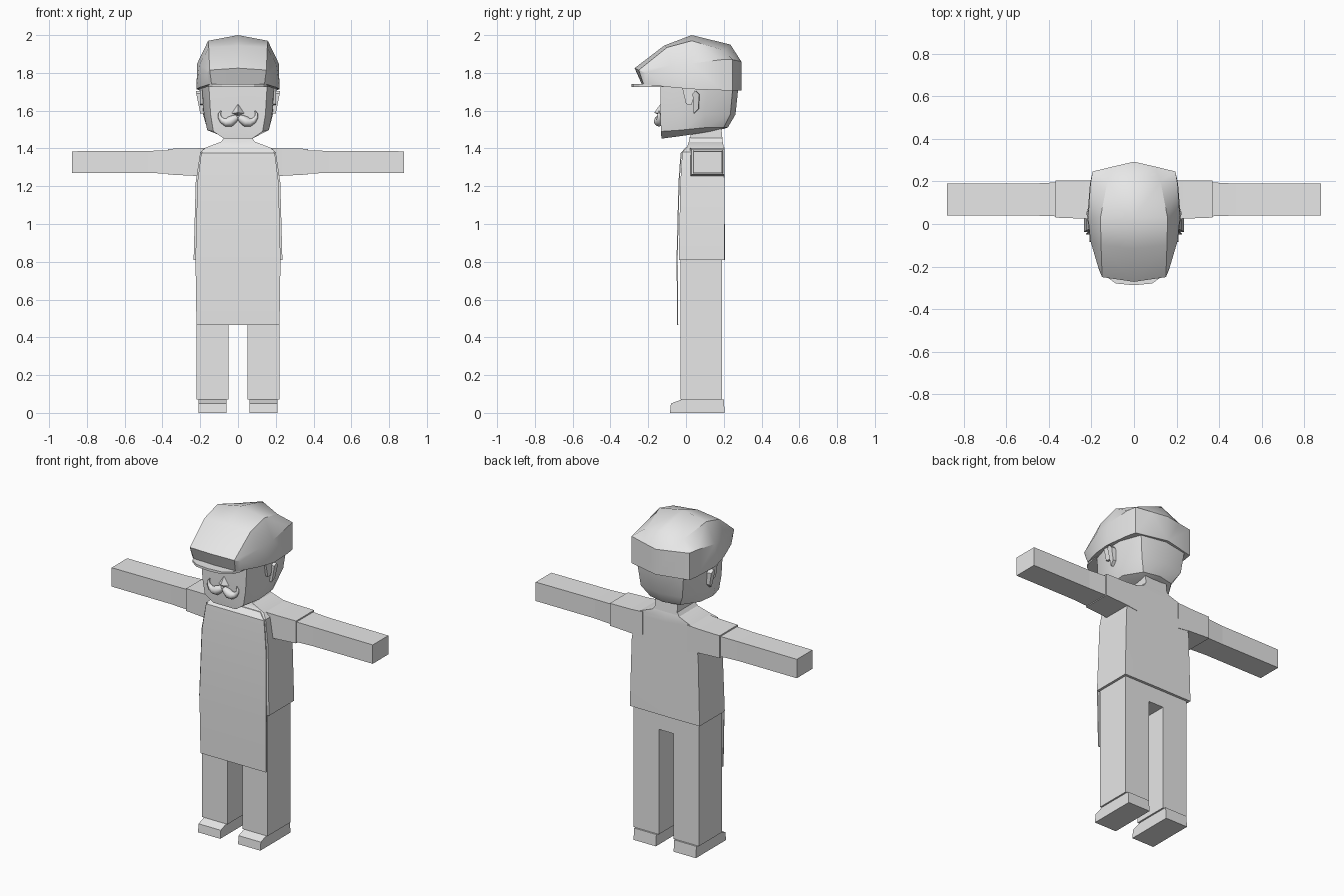
import bpy, bmesh, math

if "Cube" in bpy.data.objects:
    bpy.data.objects.remove(bpy.data.objects["Cube"])

grey = bpy.data.materials.new("plain_grey")
grey.diffuse_color = (0.8, 0.8, 0.8, 1)
grey.use_nodes = True
grey.node_tree.nodes["Principled BSDF"].inputs["Base Color"].default_value = grey.diffuse_color


def finish(name, bm, smooth=None):
    bmesh.ops.remove_doubles(bm, verts=bm.verts, dist=0.0005)
    bmesh.ops.recalc_face_normals(bm, faces=bm.faces)
    me = bpy.data.meshes.new(name)
    bm.to_mesh(me)
    bm.free()
    me.materials.append(grey)
    ob = bpy.data.objects.new(name, me)
    bpy.context.collection.objects.link(ob)
    if smooth:
        bpy.ops.object.select_all(action='DESELECT')
        ob.select_set(True)
        bpy.context.view_layer.objects.active = ob
        bpy.ops.object.shade_smooth_by_angle(angle=math.radians(smooth))
    return ob


def loft(name, rings, smooth=None):
    """Skin closed rings of points and cap both ends."""
    bm = bmesh.new()
    loops = [[bm.verts.new(p) for p in r] for r in rings]
    n = len(loops[0])
    for a, b in zip(loops, loops[1:]):
        for i in range(n):
            j = (i + 1) % n
            bm.faces.new((a[i], a[j], b[j], b[i]))
    bm.faces.new(loops[0])
    bm.faces.new(loops[-1])
    return finish(name, bm, smooth)


def whole(half):
    """Complete a half ring that starts and ends on x = 0."""
    return half + [(-x, y, z) for x, y, z in reversed(half[1:-1])]


def box_ring(z, x0, x1, y0, y1):
    return [(x0, y0, z), (x1, y0, z), (x1, y1, z), (x0, y1, z)]


def side_ring(x, y0, y1, z0, z1):
    return [(x, y0, z0), (x, y1, z0), (x, y1, z1), (x, y0, z1)]


# Legs, shoes, sleeves and arms on both sides
for s, side in ((1, "left"), (-1, "right")):
    loft(side + "_leg", [box_ring(0.07, s * .05, s * .22, -.03, .19),
                         box_ring(0.84, s * .05, s * .22, -.03, .19)])
    shoe = [(-.085, 0), (.205, 0), (.2, .07), (-.025, .07), (-.08, .05)]
    loft(side + "_shoe", [[(s * x, y, z) for y, z in shoe] for x in (.06, .21)])
    loft(side + "_sleeve", [side_ring(s * .15, .02, .205, 1.245, 1.405),
                            side_ring(s * .23, .025, .205, 1.255, 1.4),
                            side_ring(s * .37, .03, .205, 1.262, 1.398)])
    loft(side + "_arm", [side_ring(s * .36, .036, .196, 1.267, 1.39),
                         side_ring(s * .48, .04, .19, 1.27, 1.387),
                         side_ring(s * .88, .04, .19, 1.27, 1.385)])

loft("pelvis", [box_ring(.71, -.06, .06, -.03, .19), box_ring(.84, -.06, .06, -.03, .19)])

# Shirt body tapering to the collar
body = [(.81, .235, -.038, .205, .207), (1.22, .224, -.03, .203, .203),
        (1.38, .2, -.02, .2, .2), (1.405, .17, .005, .2, .2),
        (1.435, .09, .015, .195, .195), (1.46, .072, .02, .19, .19)]
loft("shirt", [whole([(0, yf, z), (x, yf, z), (x, yb, z), (0, yc, z)])
               for z, x, yf, yb, yc in body], 30)

# Apron sheet hanging over the front
apron = [(.465, .22, -.047), (.82, .225, -.05), (1.22, .215, -.04), (1.375, .195, -.029),
         (1.405, .15, -.001)]
loft("apron", [box_ring(z, -x, x, y, y + .006) for z, x, y in apron], 30)

loft("neck", [box_ring(1.43, -.075, .075, .02, .195), box_ring(1.53, -.075, .075, .03, .185)])

# Head with a narrowing jaw
head = [
    [(.075, -.13, 1.452), (.085, -.03, 1.465), (.085, .1, 1.485), (.06, .18, 1.5), (0, .2, 1.503)],
    [(.13, -.133, 1.49), (.163, -.03, 1.497), (.165, .1, 1.51), (.1, .2, 1.512), (0, .222, 1.512)],
    [(.145, -.135, 1.58), (.18, -.03, 1.58), (.185, .1, 1.58), (.14, .235, 1.58), (0, .262, 1.58)],
    [(.155, -.135, 1.75), (.192, -.03, 1.75), (.2, .12, 1.75), (.16, .25, 1.75), (0, .28, 1.75)],
]
loft("head", [whole([(0, r[0][1], r[0][2])] + r) for r in head], 35)

# Ears and sideburns
for s, side in ((1, "left"), (-1, "right")):
    ear = [(.04, 1.69), (.055, 1.705), (.075, 1.685), (.07, 1.61), (.045, 1.585)]
    loft(side + "_ear", [[(s * .17, y, z) for y, z in ear],
                         [(s * (.2 + (z - 1.585) * .2), y - .005, z) for y, z in ear]])
    burn = [(-.02, 1.72), (.05, 1.72), (.03, 1.63), (0, 1.635)]
    loft(side + "_sideburn", [[(s * x, y, z) for y, z in burn] for x in (.17, .201)])

# Nose wedge
bm = bmesh.new()
nose = [bm.verts.new(p) for p in ((0, -.134, 1.637), (-.034, -.134, 1.585), (.034, -.134, 1.585),
                                  (0, -.168, 1.59), (0, -.134, 1.572))]
for f in ((0, 1, 3), (0, 3, 2), (1, 4, 3), (4, 2, 3), (0, 2, 4, 1)):
    bm.faces.new([nose[i] for i in f])
finish("nose", bm)

# Curled moustache: tapering tube, one half mirrored
path = [(.004, 1.567, .012), (.02, 1.556, .022), (.042, 1.542, .027), (.064, 1.538, .022),
        (.083, 1.547, .015), (.096, 1.565, .010), (.098, 1.583, .007), (.09, 1.6, .003)]
for s, side in ((1, "left"), (-1, "right")):
    rings = []
    for i, (x, z, r) in enumerate(path):
        a, b = path[max(i - 1, 0)], path[min(i + 1, len(path) - 1)]
        dx, dz = b[0] - a[0], b[1] - a[1]
        d = math.hypot(dx, dz)
        rings.append([(s * (x - dz / d * r * math.cos(t)), -.143 - r * math.sin(t),
                       z + dx / d * r * math.cos(t))
                      for t in (k * math.tau / 10 for k in range(10))])
    loft(side + "_moustache", rings, 60)

# Puffy cap: stations from front to back, each crown, corner, side, hem
cap = [
    [(0, -.272, 1.825), (.15, -.25, 1.815), (.165, -.215, 1.8), (.155, -.215, 1.738)],
    [(0, -.115, 1.945), (.155, -.1, 1.935), (.205, -.08, 1.84), (.2, -.08, 1.724)],
    [(0, .03, 2.0), (.158, .03, 1.97), (.216, .03, 1.85), (.22, .03, 1.714)],
    [(0, .235, 1.95), (.125, .2, 1.92), (.205, .19, 1.87), (.207, .19, 1.708)],
    [(0, .293, 1.86), (.1, .27, 1.865), (.195, .247, 1.87), (.195, .247, 1.706)],
]
bm = bmesh.new()
for s in (1, -1):
    g = [[bm.verts.new((s * x, y, z)) for x, y, z in row] for row in cap]
    for a, b in zip(g, g[1:]):
        for i in range(3):
            bm.faces.new((a[i], a[i + 1], b[i + 1], b[i]))
    front = bm.verts.new((0, -.235, 1.742))
    fc = bm.verts.new((s * .14, -.225, 1.74))
    back = bm.verts.new((0, .293, 1.706))
    bm.faces.new((g[0][0], g[0][1], fc, front))
    bm.faces.new((g[0][1], g[0][2], g[0][3], fc))
    bm.faces.new((g[4][0], g[4][1], g[4][2], g[4][3], back))
    hem = [front, fc] + [r[3] for r in g] + [back]
    mid = bm.verts.new((0, .03, 1.714))
    for a, b in zip(hem, hem[1:]):
        bm.faces.new((a, b, mid))
finish("cap", bm, 35)

# Short brim
brim = [(0, -.288), (.085, -.28), (.135, -.245), (.155, -.2), (.17, -.1), (0, -.1)]
loft("brim", [whole([(x, y, z) for x, y in brim]) for z in (1.726, 1.74)])
